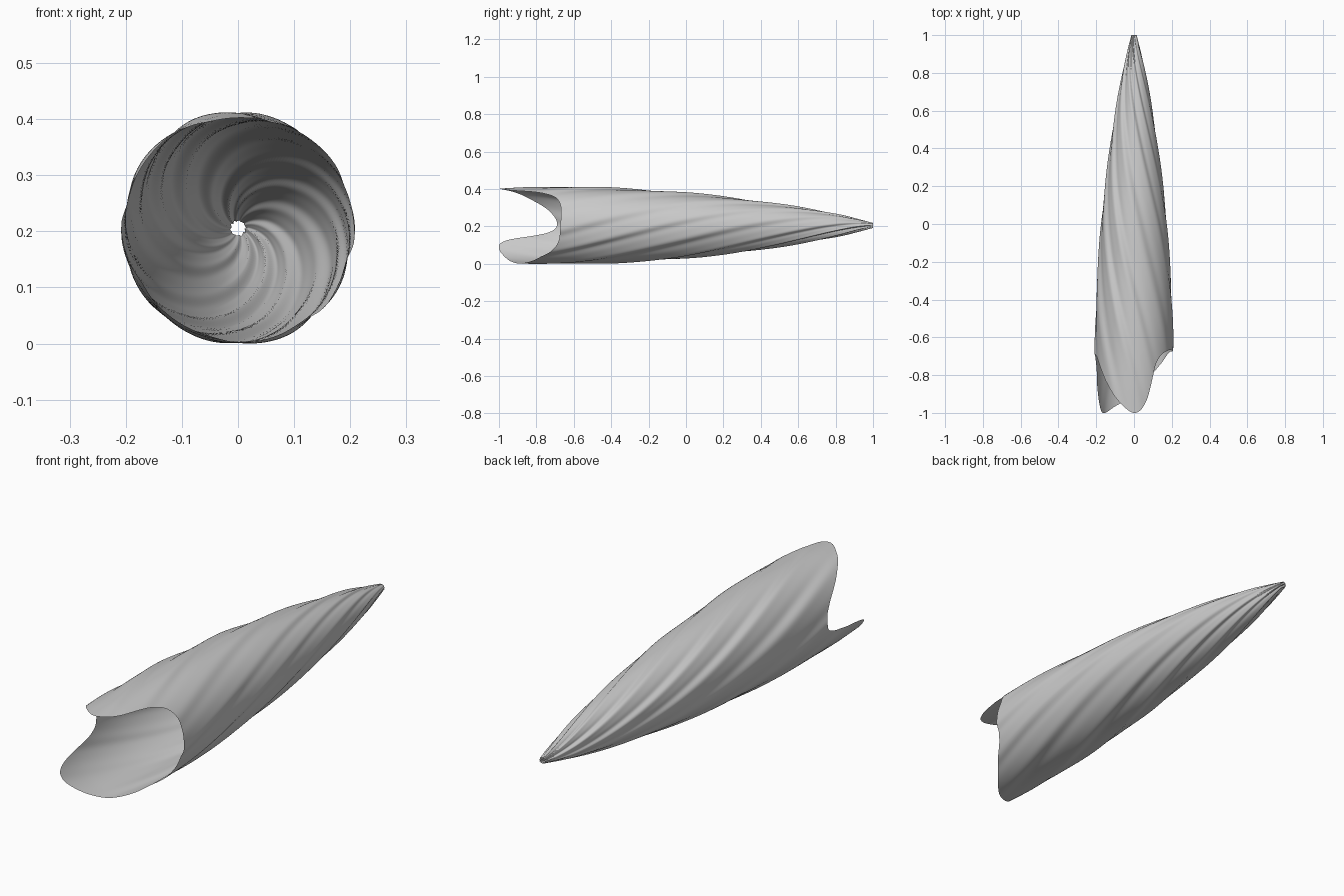
import bpy, bmesh, math

if "Cube" in bpy.data.objects:
    bpy.data.objects.remove(bpy.data.objects["Cube"])

AXIS_Z = 0.213
COLS, ROWS, FOLDS = 200, 110, 10

# radius along the axis (y, r) from mouth to tip
PROFILE = [(-1.0, .197), (-.85, .203), (-.6, .205), (-.4, .199), (-.2, .187), (0, .173),
           (.2, .152), (.4, .126), (.6, .096), (.8, .059), (.92, .032), (1.0, .013)]
# where the torn mouth ends, by angle in degrees (0 = right, 90 = top)
RIM = [(0, -.67), (35, -.675), (55, -.74), (70, -.93), (88, -1.0), (112, -.945), (135, -.84),
       (158, -.73), (180, -.69), (192, -.75), (202, -.94), (213, -1.0), (240, -.965),
       (270, -.90), (300, -.79), (330, -.69), (360, -.67)]


def sample(table, x):
    """Smooth monotone-ish cubic through a small table."""
    n = len(table)
    def slope(i):
        a, b = table[max(i - 1, 0)], table[min(i + 1, n - 1)]
        return (b[1] - a[1]) / (b[0] - a[0])
    x = min(max(x, table[0][0]), table[-1][0])
    for i in range(n - 1):
        (x0, y0), (x1, y1) = table[i], table[i + 1]
        if x <= x1:
            h = x1 - x0
            t = (x - x0) / h
            return ((2*t**3 - 3*t*t + 1) * y0 + (t**3 - 2*t*t + t) * h * slope(i)
                    + (3*t*t - 2*t**3) * y1 + (t**3 - t*t) * h * slope(i + 1))


def twist(y):
    # folds turn faster close to the tip
    return 1.3 * (1 - y) + 0.5 * (1 - math.exp(-4 * (1 - y)))


def point(angle, t):
    rim = max(-1.0, sample(RIM, math.degrees(angle)))
    y = 1 + (rim - 1) * t
    p = angle + twist(y)
    # leaning ripples of uneven height spiral around the shell
    q = FOLDS * p + 0.5 * math.sin(3 * p)
    wave = math.sin(q + 0.6 * math.sin(q))
    uneven = 0.75 + 0.35 * math.sin(2 * p + 3 * y)
    r0 = sample(PROFILE, y)
    amp = min(0.0055, 0.11 * r0) * (1 if y > -.5 else max(.35, 1 + 1.6 * (y + .5)))
    r = r0 + amp * wave * uneven + 0.15 * amp * math.sin(4 * p + 6 * y)
    return (r * math.cos(angle), y, AXIS_Z + r * math.sin(angle))


# twisted shell, open at the mouth and at the tip
bm = bmesh.new()
grid = [[bm.verts.new(point(2 * math.pi * c / COLS, r / ROWS)) for c in range(COLS)]
        for r in range(ROWS + 1)]
for r in range(ROWS):
    for c in range(COLS):
        d = (c + 1) % COLS
        bm.faces.new((grid[r][c], grid[r][d], grid[r + 1][d], grid[r + 1][c]))
bmesh.ops.recalc_face_normals(bm, faces=bm.faces)
# rest the shell on the ground
low = min(v.co.z for v in bm.verts)
for v in bm.verts:
    v.co.z -= low
mesh = bpy.data.meshes.new("twisted_shell")
bm.to_mesh(mesh)
bm.free()
shell = bpy.data.objects.new("twisted_shell", mesh)
bpy.context.collection.objects.link(shell)
mesh.shade_smooth()
